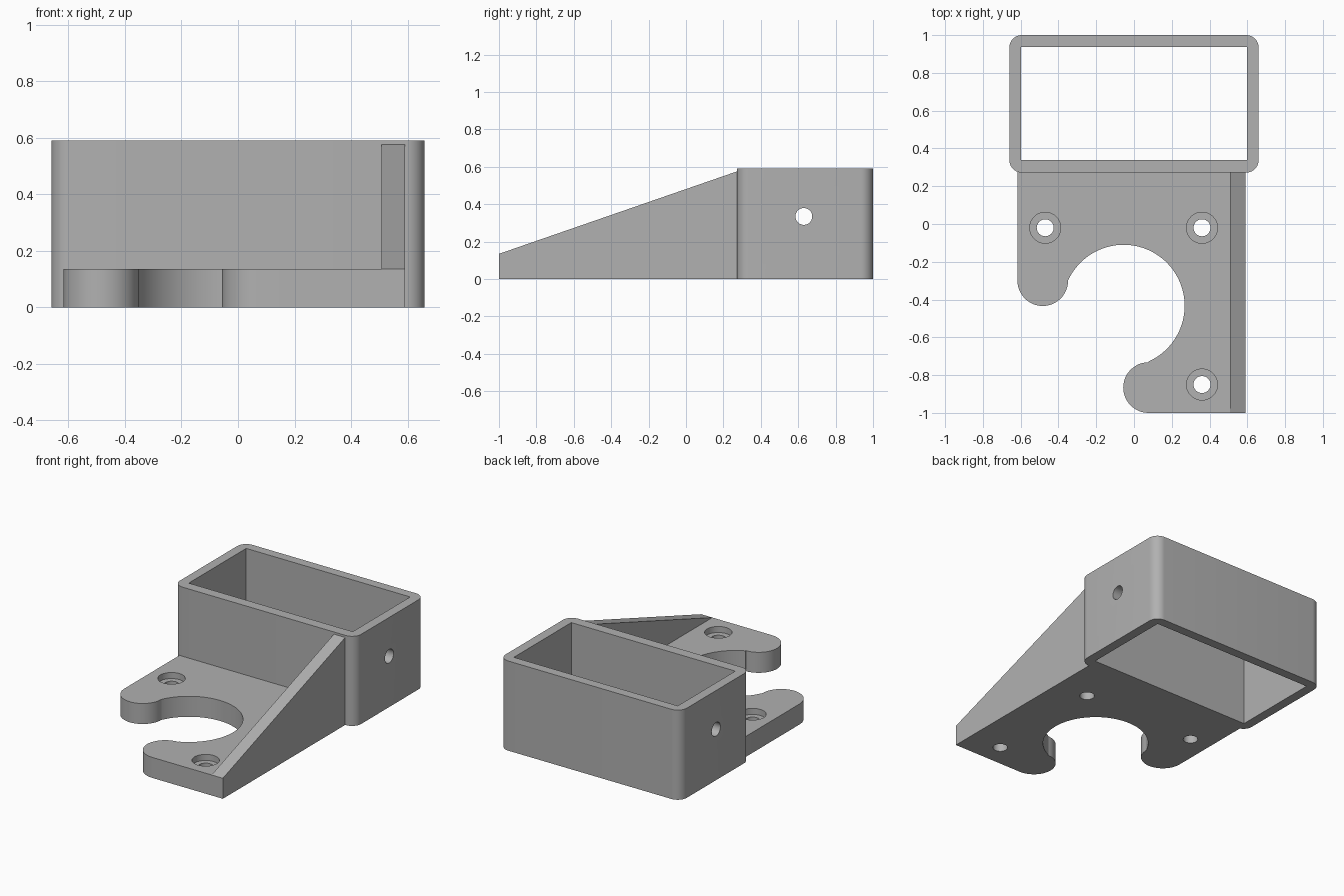
import bpy, bmesh
from math import sin, cos, radians, pi
from mathutils import Matrix, Vector

cube = bpy.data.objects.get("Cube")
if cube:
    bpy.data.objects.remove(cube, do_unlink=True)

grey = bpy.data.materials.new("plain grey")
grey.use_nodes = True
COLOUR = (0.44, 0.44, 0.44, 1)
grey.diffuse_color = COLOUR
grey.node_tree.nodes["Principled BSDF"].inputs["Base Color"].default_value = COLOUR


def arc(cx, cy, r, start, end, steps=24):
    angles = [radians(start + (end - start) * i / steps) for i in range(steps + 1)]
    return [(cx + r * cos(a), cy + r * sin(a)) for a in angles]


def prism(name, outline, low, high, matrix=Matrix()):
    """Extrude a flat outline from low to high along the matrix's z axis."""
    bm = bmesh.new()
    face = bm.faces.new([bm.verts.new((x, y, low)) for x, y in outline])
    top = bmesh.ops.extrude_face_region(bm, geom=[face])
    moved = [v for v in top["geom"] if isinstance(v, bmesh.types.BMVert)]
    bmesh.ops.translate(bm, verts=moved, vec=(0, 0, high - low))
    bmesh.ops.recalc_face_normals(bm, faces=bm.faces)
    bm.transform(matrix)
    mesh = bpy.data.meshes.new(name)
    bm.to_mesh(mesh)
    bm.free()
    mesh.materials.append(grey)
    obj = bpy.data.objects.new(name, mesh)
    bpy.context.collection.objects.link(obj)
    return obj


def activate(obj):
    bpy.ops.object.select_all(action="DESELECT")
    obj.select_set(True)
    bpy.context.view_layer.objects.active = obj


def cut(obj, cutter):
    cutter.hide_render = True
    mod = obj.modifiers.new("cut", "BOOLEAN")
    mod.operation = "DIFFERENCE"
    mod.solver = "EXACT"
    mod.object = cutter
    activate(obj)
    bpy.ops.object.modifier_apply(modifier=mod.name)
    bpy.data.objects.remove(cutter, do_unlink=True)


def circle(x, y, r):
    return arc(x, y, r, 0, 360, 40)[:-1]


# Axes that turn an outline in (y, z) into a prism along x
SIDEWAYS = Matrix(((0, 0, 1, 0), (1, 0, 0, 0), (0, 1, 0, 0), (0, 0, 0, 1)))
HEIGHT, THICK = 0.59, 0.135

# Open rectangular sleeve with rounded outer corners
R = 0.066
outer = (arc(0.594, 0.934, R, 0, 90, 10) + arc(-0.594, 0.934, R, 90, 180, 10)
         + arc(-0.594, 0.338, R, 180, 270, 10) + arc(0.594, 0.338, R, 270, 360, 10))
sleeve = prism("sleeve", outer, 0, HEIGHT)
inner = [(-0.597, 0.34), (0.597, 0.34), (0.597, 0.938), (-0.597, 0.938)]
cut(sleeve, prism("sleeve_cutter", inner, -0.1, HEIGHT + 0.1))
# Cross hole through both side walls
cut(sleeve, prism("cross_hole_cutter", circle(0.63, 0.335, 0.045), -1, 1, SIDEWAYS))

# Mounting plate: two rounded fingers around a circular bay
plate_outline = ([(0.59, 0.285), (-0.617, 0.285)]
                 + arc(-0.483, -0.3, 0.134, 180, 360)
                 + arc(-0.055, -0.433, 0.323, 155, -66, 64)
                 + arc(0.077, -0.866, 0.134, 90, 270)
                 + [(0.59, -1.0)])
plate = prism("mounting_plate", plate_outline, 0, THICK)
# Counterbored screw holes
for x, y in ((-0.47, -0.02), (0.36, -0.02), (0.36, -0.85)):
    cut(plate, prism("screw_hole_cutter", circle(x, y, 0.045), -0.1, 0.3))
    cut(plate, prism("counterbore_cutter", circle(x, y, 0.082), THICK - 0.04, 0.3))

# Sloping rib along the plate's left edge
rib = prism("side_rib", [(-1.0, THICK), (0.285, THICK), (0.285, 0.58)], 0.508, 0.59, SIDEWAYS)

for obj in (sleeve, plate, rib):
    activate(obj)
    bpy.ops.object.shade_smooth_by_angle(angle=radians(30))
